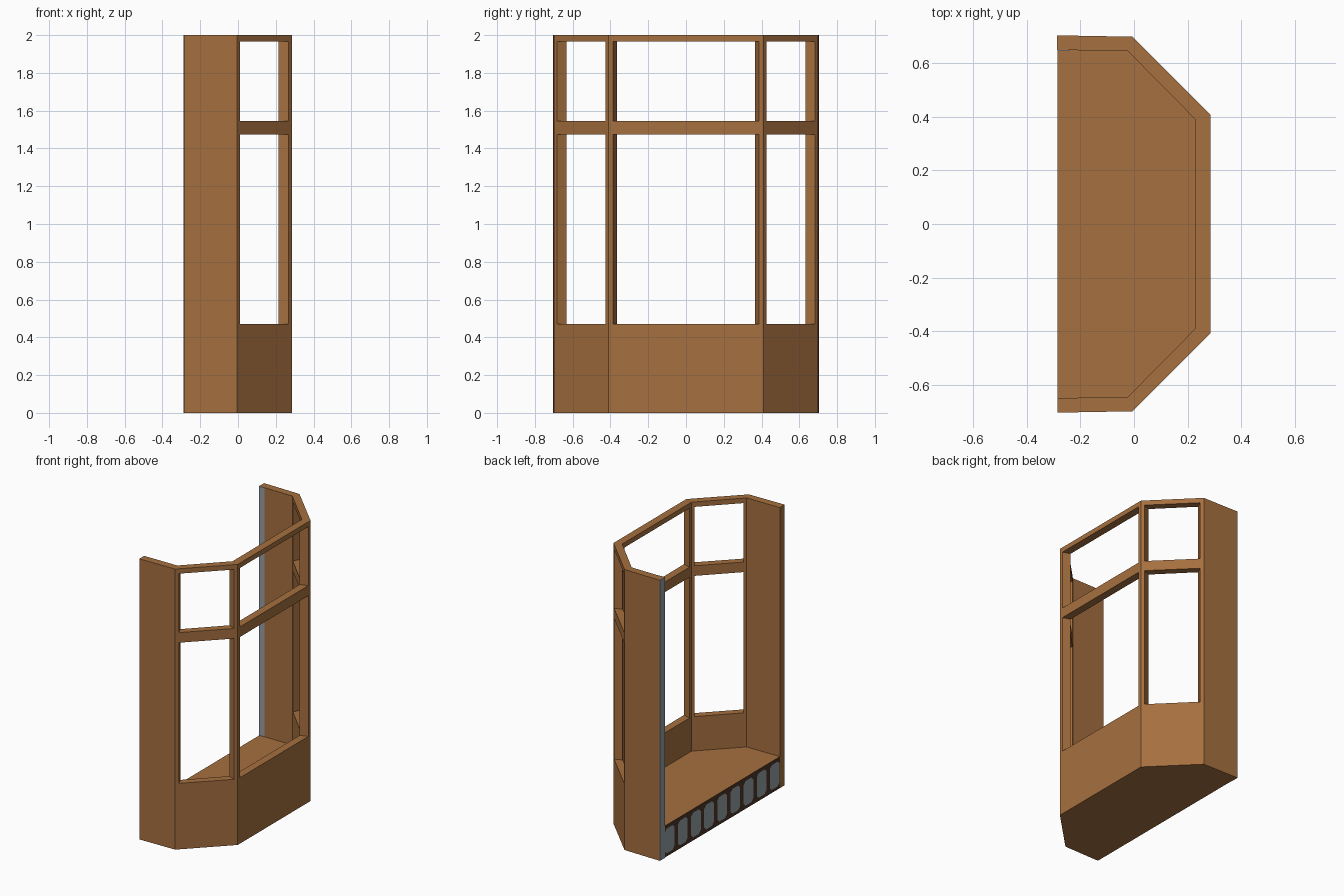
import bpy, bmesh

if "Cube" in bpy.data.objects:
    bpy.data.objects.remove(bpy.data.objects["Cube"])

def material(name, col):
    m = bpy.data.materials.new(name)
    m.diffuse_color = (*col, 1)
    m.use_nodes = True
    m.node_tree.nodes["Principled BSDF"].inputs["Base Color"].default_value = m.diffuse_color
    return m

WOOD = material("warm wood", (0.38, 0.16, 0.05))
DARK = material("dark wood", (0.07, 0.035, 0.02))
GREY = material("blue grey", (0.30, 0.35, 0.38))

# plan outlines, from the back of one side wall round to the other
half_out = [(-0.285, -0.705), (-0.005, -0.70), (0.285, -0.41)]
half_in = [(-0.285, -0.65), (-0.025, -0.648), (0.23, -0.39)]
mirror = lambda pts: pts + [(x, -y) for x, y in reversed(pts)]
OUTER, INNER = mirror(half_out), mirror(half_in)
SEAT_Z = 0.225
ROWS = [0, SEAT_Z, 0.47, 1.473, 1.545, 1.965, 2.0]
OPEN_ROWS = (2, 4)

def finish(name, bm, *mats):
    bmesh.ops.remove_doubles(bm, verts=bm.verts, dist=0.0005)
    me = bpy.data.meshes.new(name)
    bm.to_mesh(me)
    bm.free()
    for m in mats:
        me.materials.append(m)
    ob = bpy.data.objects.new(name, me)
    bpy.context.collection.objects.link(ob)
    return ob

def face(bm, pts, mat=0):
    f = bm.faces.new([bm.verts.new(p) for p in pts])
    f.material_index = mat
    return f

def box(name, lo, hi, mat):
    bm = bmesh.new()
    bmesh.ops.create_cube(bm, size=1)
    for v in bm.verts:
        v.co = [(a + b) / 2 + c * (b - a) for a, b, c in zip(lo, hi, v.co)]
    return finish(name, bm, mat)

# window frame: each wall is a grid of cells, window cells are left open
bm = bmesh.new()
for w in range(5):
    margin = {0: None, 4: None, 2: 0.03}.get(w, 0.057)
    cols = [0, 1] if margin is None else [0, margin, 1 - margin, 1]

    def P(loop, t, z):
        (ax, ay), (bx, by) = loop[w], loop[w + 1]
        return (ax + (bx - ax) * t, ay + (by - ay) * t, z)

    def is_open(c, r):
        return margin is not None and c == 1 and r in OPEN_ROWS

    for c in range(len(cols) - 1):
        t0, t1 = cols[c], cols[c + 1]
        for r in range(len(ROWS) - 1):
            z0, z1 = ROWS[r], ROWS[r + 1]
            corners = [(t0, z0), (t1, z0), (t1, z1), (t0, z1)]
            if is_open(c, r):
                # jambs, sill and head of the opening
                for i in range(4):
                    a, b = corners[i], corners[(i + 1) % 4]
                    face(bm, [P(OUTER, *a), P(OUTER, *b), P(INNER, *b), P(INNER, *a)])
            else:
                face(bm, [P(OUTER, *k) for k in corners])
                if r > 0:
                    face(bm, [P(INNER, *k) for k in reversed(corners)])
        # top edge
        face(bm, [P(OUTER, t0, 2), P(OUTER, t1, 2), P(INNER, t1, 2), P(INNER, t0, 2)])
# back ends of the side walls
for i in (0, 5):
    for z0, z1 in zip(ROWS, ROWS[1:]):
        (ox, oy), (ix, iy) = OUTER[i], INNER[i]
        pts = [(ox, oy, z0), (ox, oy, z1), (ix, iy, z1), (ix, iy, z0)]
        face(bm, pts if i == 0 else pts[::-1])
# underside
face(bm, [(x, y, 0) for x, y in reversed(OUTER)])
bmesh.ops.remove_doubles(bm, verts=bm.verts, dist=0.0005)
bmesh.ops.dissolve_limit(bm, angle_limit=0.002, verts=bm.verts, edges=bm.edges)
finish("window_frame", bm, WOOD)

# seat with its dark back
bm = bmesh.new()
face(bm, [(x, y, SEAT_Z) for x, y in INNER])
face(bm, [(-0.285, 0.65, 0), (-0.285, 0.65, SEAT_Z),
          (-0.285, -0.65, SEAT_Z), (-0.285, -0.65, 0)], 1)
finish("window_seat", bm, WOOD, DARK)

# row of grey chamfered panels on the seat back
bm = bmesh.new()
for k in range(9):
    yc, zc, hw, hh, ch = -0.59 + k * 0.148, 0.112, 0.055, 0.088, 0.022
    q = [(-hw, -hh + ch), (-hw + ch, -hh), (hw - ch, -hh), (hw, -hh + ch),
         (hw, hh - ch), (hw - ch, hh), (-hw + ch, hh), (-hw, hh - ch)]
    face(bm, [(-0.287, yc + a, zc + b) for a, b in reversed(q)])
finish("seat_back_panels", bm, GREY)

# grey plates on the end of one side wall
box("wall_end_plate", (-0.288, 0.65, 0), (-0.285, 0.705, 2), GREY)
box("wall_inner_strip", (-0.285, 0.647, SEAT_Z), (-0.245, 0.65, 2), GREY)
